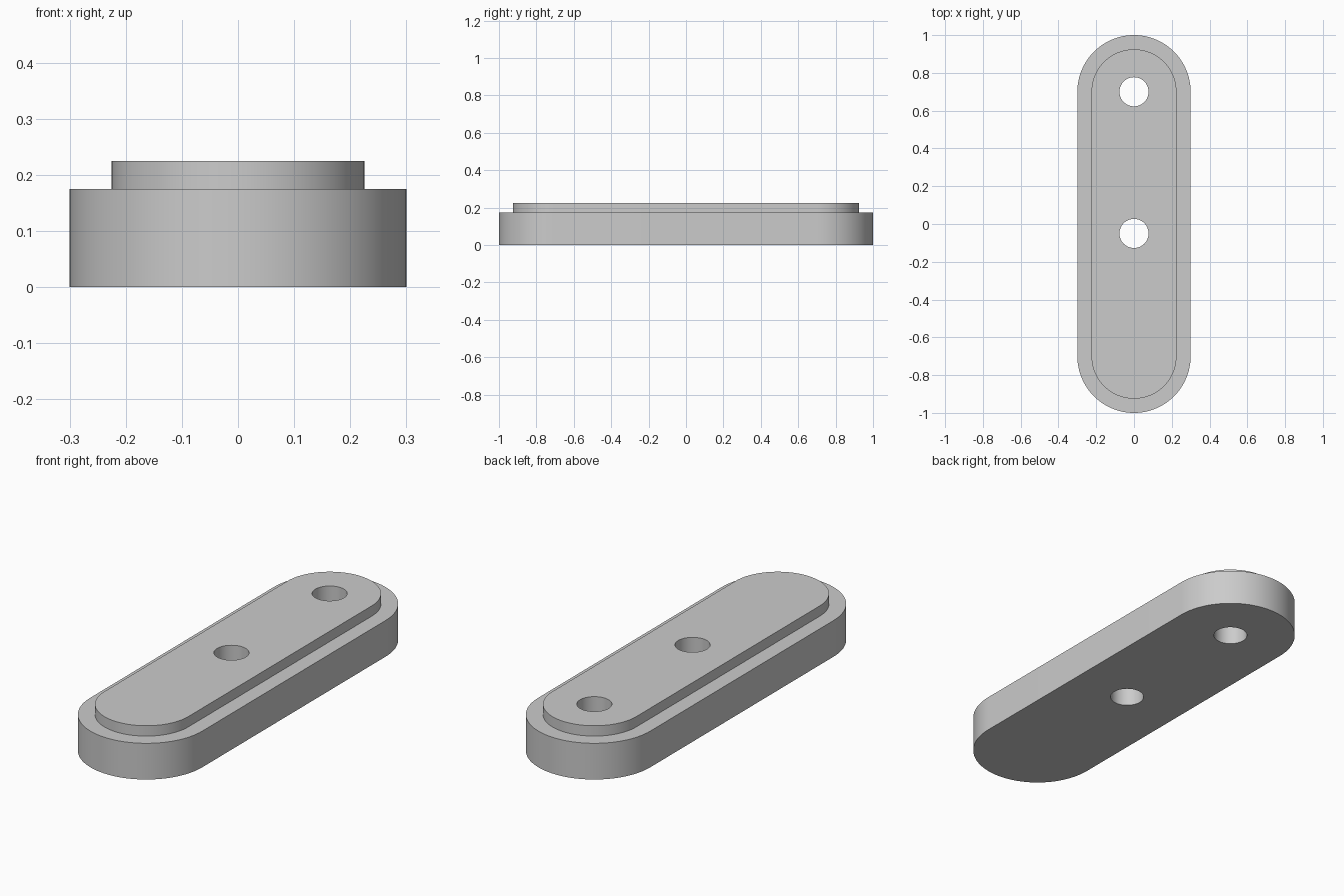
import bpy, bmesh
from math import pi, sin, cos

cube = bpy.data.objects.get("Cube")
if cube:
    bpy.data.objects.remove(cube, do_unlink=True)

END_Y = 0.7          # centre of each rounded end
SEGMENTS = 48        # sides per half circle

grey = bpy.data.materials.new("light_grey")
grey.use_nodes = True
colour = (0.6, 0.6, 0.6, 1)
grey.diffuse_color = colour
grey.node_tree.nodes["Principled BSDF"].inputs["Base Color"].default_value = colour


def slot_ring(bm, radius, z):
    """Ring of vertices around a slot with two rounded ends."""
    ring = []
    for start, y in ((0, END_Y), (pi, -END_Y)):
        for i in range(SEGMENTS + 1):
            a = start + pi * i / SEGMENTS
            ring.append(bm.verts.new((radius * cos(a), y + radius * sin(a), z)))
    return ring


# Stepped plate: wide base with a narrower raised top
bm = bmesh.new()
rings = [slot_ring(bm, r, z) for r, z in
         ((0.3, 0), (0.3, 0.175), (0.225, 0.175), (0.225, 0.225))]
for low, high in zip(rings, rings[1:]):
    for i in range(len(low)):
        j = (i + 1) % len(low)
        bm.faces.new((low[i], low[j], high[j], high[i]))
bm.faces.new(rings[0][::-1])
bm.faces.new(rings[-1])
bmesh.ops.recalc_face_normals(bm, faces=bm.faces)
mesh = bpy.data.meshes.new("stepped_plate")
bm.to_mesh(mesh)
bm.free()
mesh.materials.append(grey)
plate = bpy.data.objects.new("stepped_plate", mesh)
bpy.context.collection.objects.link(plate)

# Two through holes: one near the middle, one at the back end
for name, y in (("middle_hole_cutter", -0.05), ("end_hole_cutter", END_Y)):
    bpy.ops.mesh.primitive_cylinder_add(vertices=64, radius=0.077, depth=1,
                                        location=(0, y, 0.1))
    cutter = bpy.context.object
    cutter.name = name
    cutter.hide_render = True
    cutter.data.materials.append(grey)
    cut = plate.modifiers.new(name, "BOOLEAN")
    cut.operation = "DIFFERENCE"
    cut.solver = "EXACT"
    cut.object = cutter
    bpy.context.view_layer.objects.active = plate
    bpy.ops.object.modifier_apply(modifier=cut.name)
    bpy.data.objects.remove(cutter, do_unlink=True)

# Smooth round walls, crisp rims
bpy.ops.object.select_all(action="DESELECT")
plate.select_set(True)
bpy.context.view_layer.objects.active = plate
bpy.ops.object.shade_smooth_by_angle(angle=pi / 6)
